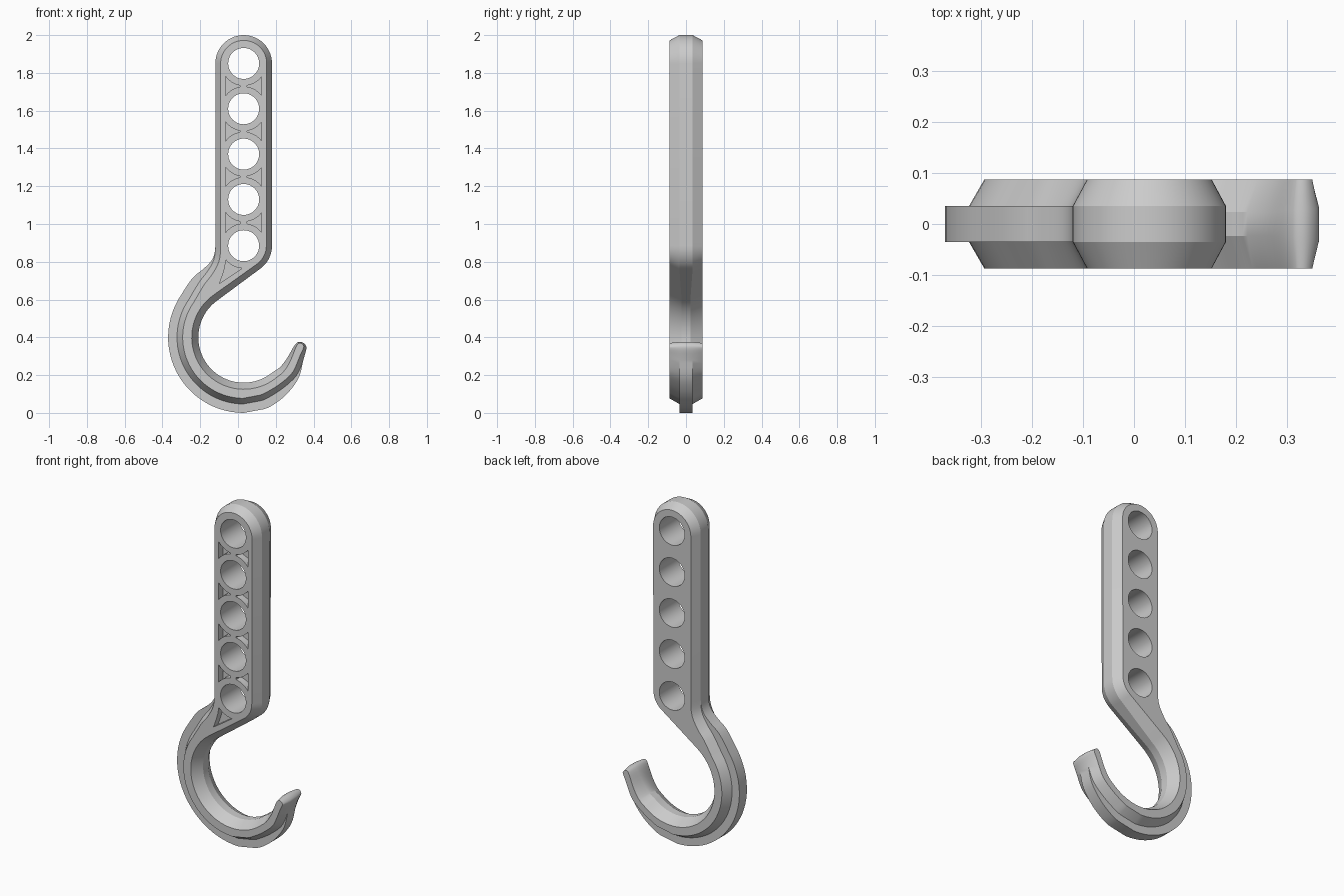
import bpy, bmesh
from math import sin, cos, radians
from mathutils import Vector

if "Cube" in bpy.data.objects:
    bpy.data.objects.remove(bpy.data.objects["Cube"])

CX, HALF = 0.03, 0.087
HOLES = [1.85, 1.61, 1.37, 1.13, 0.885]


def arc(cx, cz, r, a0, a1, n):
    return [(cx + r * cos(radians(a0 + (a1 - a0) * i / n)),
             cz + r * sin(radians(a0 + (a1 - a0) * i / n))) for i in range(n + 1)]


def spline(pts, n=4):
    """Catmull-Rom through pts; the first and last are guide points only."""
    out = []
    for a, b, c, d in zip(pts, pts[1:], pts[2:], pts[3:]):
        for k in range(n):
            t = k / n
            out.append(tuple(0.5 * (2 * q + (r - p) * t + (2 * p - 5 * q + 4 * r - s) * t * t
                                    + (3 * q - p - 3 * r + s) * t ** 3)
                             for p, q, r, s in zip(a, b, c, d)))
    return out


def prism(bm, loop, y0, y1):
    a, b = ([bm.verts.new((x, y, z)) for x, z in loop] for y in (y0, y1))
    bm.faces.new(a)
    bm.faces.new(b[::-1])
    for i in range(len(loop)):
        j = (i + 1) % len(loop)
        bm.faces.new((a[j], a[i], b[i], b[j]))


def finish(bm, name):
    bmesh.ops.recalc_face_normals(bm, faces=bm.faces)
    me = bpy.data.meshes.new(name)
    bm.to_mesh(me)
    bm.free()
    ob = bpy.data.objects.new(name, me)
    bpy.context.collection.objects.link(ob)
    return ob


def tag(pts, f, c, y):
    return [(x, z, f, c, y) for x, z in pts]


# outline points: x, z, flange width, chamfer inset, half thickness of the rim
out = tag(arc(CX, 1.85, 0.15, 0, 180, 28), 0, 0.028, 0.035)
# neck flowing into the outside of the hook
out += spline([(-0.12, 1.0, 0, .028, .035), (-0.12, 0.88, 0, .028, .035),
               (-0.135, 0.815, .008, .029, .035), (-0.18, 0.765, .025, .03, .035),
               (-0.24, 0.715, .042, .03, .035), (-0.298, 0.629, .047, .03, .035),
               (-0.34, 0.55, .047, .03, .035)])
out += tag(arc(CX, 0.40, 0.40, 145, 270, 26), 0.047, 0.03, 0.035)
# outside of the point, rounded tip, inside of the point
out += spline([(-0.07, 0.013, .047, .03, .035), (0.03, 0, .047, .03, .035),
               (0.138, 0.02, .047, .03, .035), (0.205, 0.055, .045, .029, .035),
               (0.27, 0.112, .035, .028, .035), (0.323, 0.19, .016, .027, .035),
               (0.346, 0.28, 0, .025, .035), (0.362, 0.34, 0, .016, .033),
               (0.354, 0.364, 0, .010, .03), (0.33, 0.376, 0, .006, .03),
               (0.303, 0.363, 0, .010, .026), (0.26, 0.29, 0, .022, .023),
               (0.222, 0.242, 0, .03, .023), (0.184, 0.216, 0, .035, .023),
               (0.15, 0.192, 0, .035, .023)])[4:]
out += tag(arc(CX, 0.40, 0.24, -50, -235, 36), 0, 0.035, 0.023)
# inner side running up to the shank
out += tag(arc(CX, 0.885, 0.15, -55, 0, 9), 0, 0.03, 0.035)

# body: face, chamfer, rim flange, mirrored to the back
n = len(out)
P = [Vector(p[:2]) for p in out]
rim, shoulder, face = [], [], []
for i, (x, z, f, c, y) in enumerate(out):
    t = (P[i] - P[i - 1]).normalized() + (P[(i + 1) % n] - P[i]).normalized()
    nor = Vector((t.y, -t.x)).normalized()
    f = max(f, 0)
    for lst, d, yy in ((rim, 0, y), (shoulder, f, y), (face, f + c, HALF)):
        q = P[i] - nor * d
        lst.append((q.x, yy, q.y))
bm = bmesh.new()
rings = []
for src, s in ((face, -1), (shoulder, -1), (rim, -1), (rim, 1), (shoulder, 1), (face, 1)):
    rings.append([bm.verts.new((x, s * y, z)) for x, y, z in src])
for a, b in zip(rings, rings[1:]):
    for i in range(n):
        j = (i + 1) % n
        bm.faces.new((a[j], a[i], b[i], b[j]))
bm.faces.new(rings[0])
bm.faces.new(rings[-1][::-1])
bmesh.ops.remove_doubles(bm, verts=bm.verts, dist=1e-5)
body = finish(bm, "hook_body")

# cutters: through holes and front pockets
bm = bmesh.new()
for z in HOLES:
    prism(bm, arc(CX, z, 0.082, 0, 360, 48)[:-1], -0.2, 0.2)
for hi, lo in zip(HOLES, HOLES[1:]):
    tri = arc(CX, hi, 0.118, 216, 261, 8) + arc(CX, lo, 0.118, 99, 144, 8)
    prism(bm, tri, -0.2, -0.045)
    prism(bm, [(2 * CX - x, z) for x, z in tri], -0.2, -0.045)
prism(bm, arc(CX, 0.885, 0.12, 219, 266, 8) + [(-0.098, 0.685), (-0.08, 0.735), (-0.07, 0.77)],
      -0.2, -0.045)
cutter = finish(bm, "hole_cutter")
cutter.hide_render = True

mod = body.modifiers.new("holes", 'BOOLEAN')
mod.operation = 'DIFFERENCE'
mod.solver = 'EXACT'
mod.object = cutter
bpy.context.view_layer.objects.active = body
body.select_set(True)
bpy.ops.object.modifier_apply(modifier=mod.name)
bpy.data.objects.remove(cutter)
bpy.ops.object.shade_smooth_by_angle(angle=radians(25))
